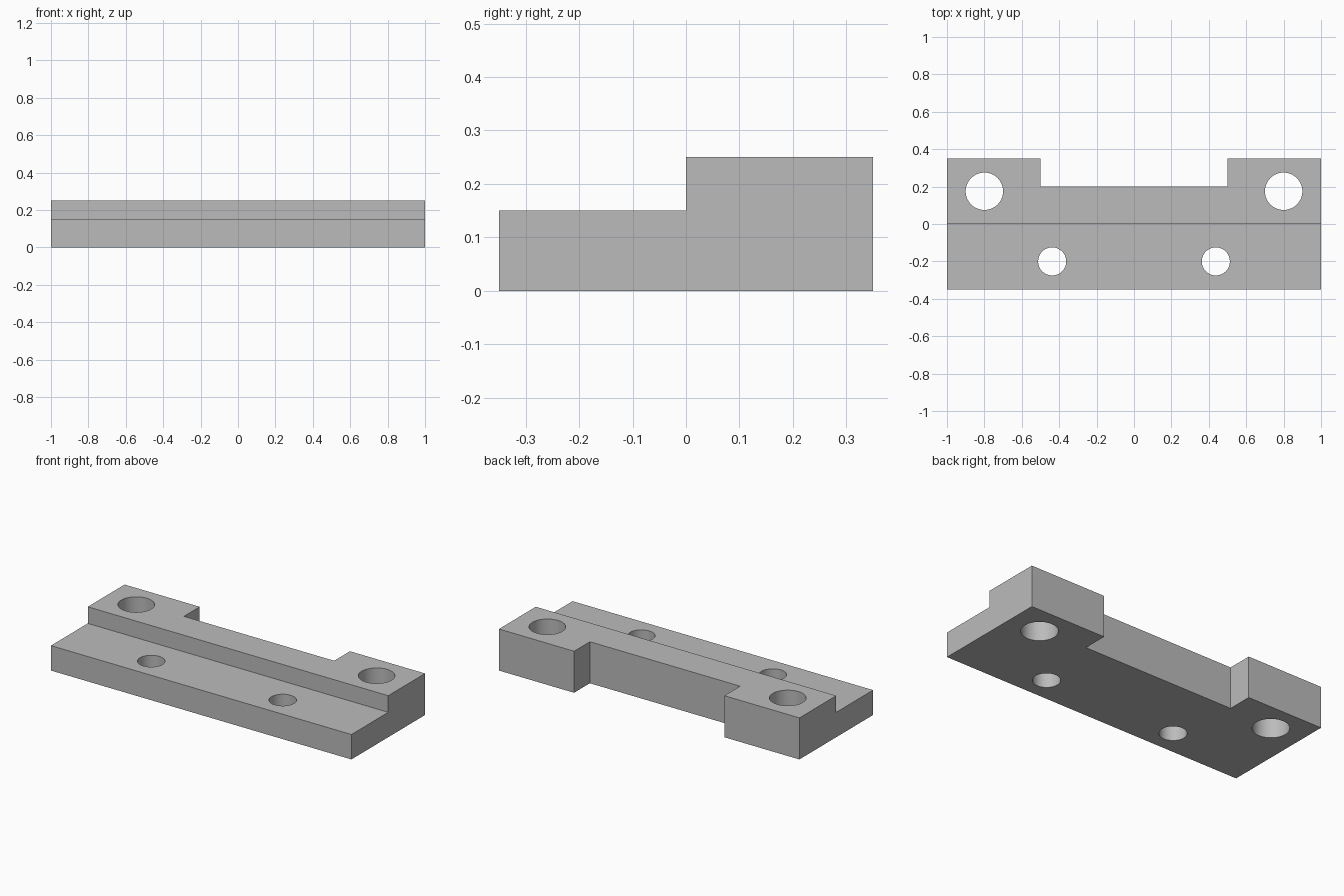
import bpy
import bmesh
import math
from mathutils import Vector

cube = bpy.data.objects.get("Cube")
if cube:
    bpy.data.objects.remove(cube, do_unlink=True)

grey = bpy.data.materials.new("plain_grey")
grey.use_nodes = True
colour = (0.5, 0.5, 0.5, 1)
grey.diffuse_color = colour
grey.node_tree.nodes["Principled BSDF"].inputs["Base Color"].default_value = colour


def make_object(name, bm):
    bmesh.ops.recalc_face_normals(bm, faces=bm.faces)
    mesh = bpy.data.meshes.new(name)
    bm.to_mesh(mesh)
    bm.free()
    mesh.materials.append(grey)
    obj = bpy.data.objects.new(name, mesh)
    bpy.context.collection.objects.link(obj)
    return obj


def extrude_profile(name, points, direction):
    bm = bmesh.new()
    face = bm.faces.new([bm.verts.new(p) for p in points])
    grown = bmesh.ops.extrude_face_region(bm, geom=[face])["geom"]
    verts = [g for g in grown if isinstance(g, bmesh.types.BMVert)]
    bmesh.ops.translate(bm, verts=verts, vec=Vector(direction))
    return make_object(name, bm)


def cut(target, cutter):
    mod = target.modifiers.new("cut", 'BOOLEAN')
    mod.operation = 'DIFFERENCE'
    mod.solver = 'EXACT'
    mod.object = cutter
    bpy.context.view_layer.objects.active = target
    bpy.ops.object.modifier_apply(modifier=mod.name)
    bpy.data.objects.remove(cutter, do_unlink=True)


# Stepped block: side profile extruded along its length
step = [(-0.35, 0), (0.35, 0), (0.35, 0.25), (0, 0.25), (0, 0.15), (-0.35, 0.15)]
block = extrude_profile("stepped_mounting_block", [(-1, y, z) for y, z in step], (2, 0, 0))

# Wide notch through the back
notch = [(-0.5, 0.2), (0.5, 0.2), (0.5, 0.5), (-0.5, 0.5)]
cut(block, extrude_profile("notch_cutter", [(x, y, -0.1) for x, y in notch], (0, 0, 0.5)))

# Mirrored pairs of bolt holes: large in the ears, small in the front ledge
for x, y, radius in ((0.8, 0.175, 0.1), (0.4375, -0.2, 0.075)):
    for side in (-1, 1):
        circle = [(side * x + radius * math.cos(a), y + radius * math.sin(a), -0.1)
                  for a in (math.tau * i / 64 for i in range(64))]
        cut(block, extrude_profile("hole_cutter", circle, (0, 0, 0.5)))

# Smooth hole walls, sharp block edges
bpy.ops.object.select_all(action='DESELECT')
block.select_set(True)
bpy.context.view_layer.objects.active = block
bpy.ops.object.shade_smooth_by_angle(angle=math.radians(30))
